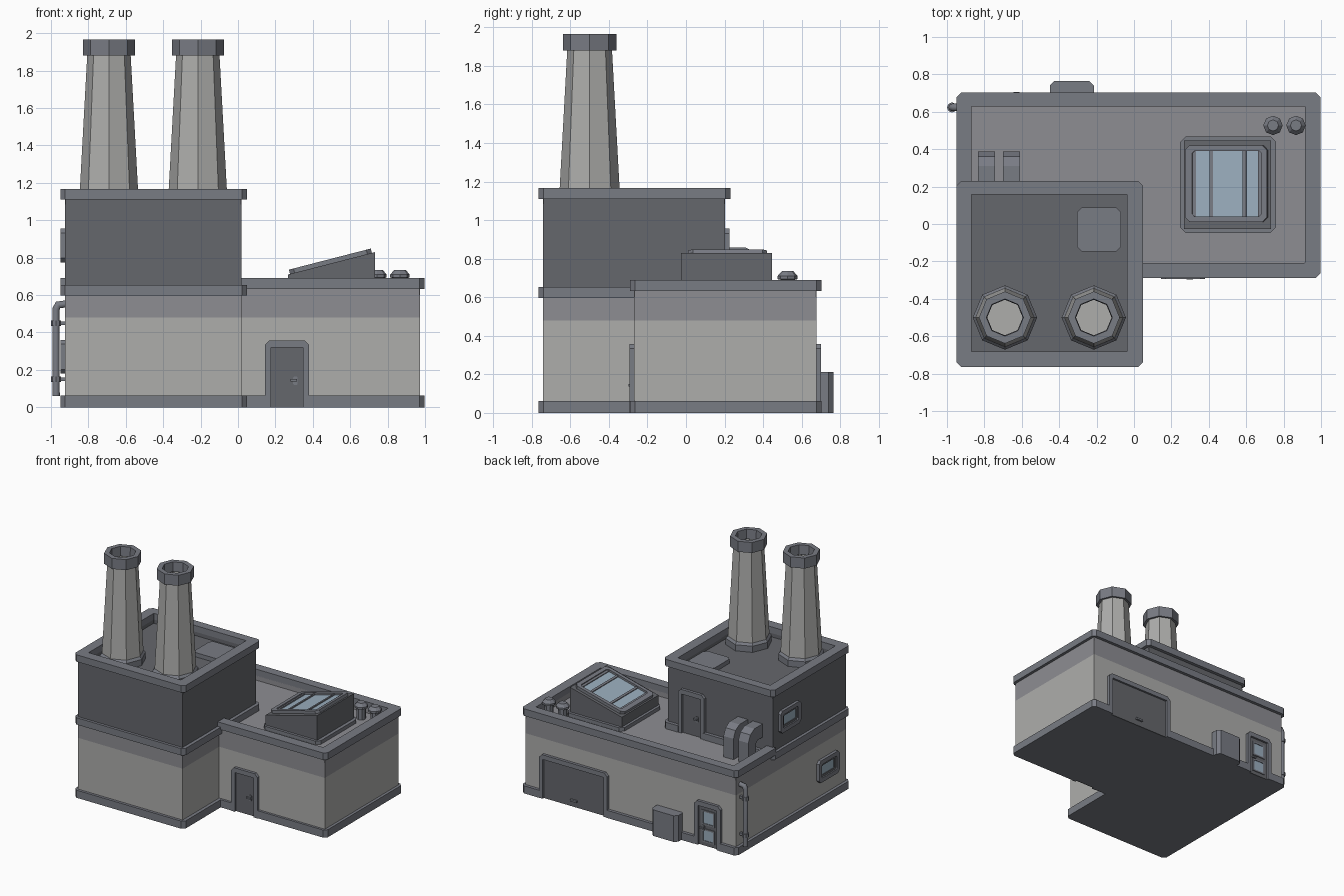
import bpy, bmesh
from math import pi, cos, sin, atan
from mathutils import Matrix, Vector

if "Cube" in bpy.data.objects:
    bpy.data.objects.remove(bpy.data.objects["Cube"])


def material(name, r, g, b):
    m = bpy.data.materials.new(name)
    m.diffuse_color = (r, g, b, 1)
    m.use_nodes = True
    m.node_tree.nodes["Principled BSDF"].inputs["Base Color"].default_value = m.diffuse_color
    return m


WALL = material("wall_grey", .42, .42, .41)
SHADE = material("shaded_wall_grey", .27, .27, .29)
DARK = material("dark_grey", .13, .135, .15)
TRIM = material("trim_grey", .19, .2, .23)
GLASS = material("glass_blue", .33, .43, .52)


def finish(name, bm, mat, M=Matrix()):
    bmesh.ops.recalc_face_normals(bm, faces=bm.faces)
    bm.transform(M)
    me = bpy.data.meshes.new(name)
    bm.to_mesh(me)
    bm.free()
    me.materials.append(mat)
    ob = bpy.data.objects.new(name, me)
    bpy.context.collection.objects.link(ob)
    return ob


def chamfer(pts, c):
    """Cut the convex corners of a counter-clockwise outline."""
    out = []
    for i, p in enumerate(pts):
        p, a, b = Vector(p), Vector(pts[i - 1]), Vector(pts[(i + 1) % len(pts)])
        if (p - a).cross(b - p) > 0:
            out += [p + (a - p).normalized() * c, p + (b - p).normalized() * c]
        else:
            out.append(p)
    return out


def rect(x0, x1, y0, y1, c=0):
    p = [(x0, y0), (x1, y0), (x1, y1), (x0, y1)]
    return chamfer(p, c) if c else p


def prism(name, pts, a, b, mat, M=Matrix(), hole=None):
    """Extrude an outline from a to b, optionally as a ring around a hole."""
    bm = bmesh.new()
    n = len(pts)
    loop = lambda ps, z: [bm.verts.new((p[0], p[1], z)) for p in ps]
    lo, hi = loop(pts, a), loop(pts, b)
    pairs = [(lo, hi)]
    if hole:
        hl, hh = loop(hole, a), loop(hole, b)
        pairs += [(hl, hh), (lo, hl), (hi, hh)]
    else:
        bm.faces.new(lo)
        bm.faces.new(hi)
    for p, q in pairs:
        for i in range(n):
            j = (i + 1) % n
            bm.faces.new((p[i], p[j], q[j], q[i]))
    return finish(name, bm, mat, M)


def lathe(name, profile, x, y, mat, n=8):
    bm = bmesh.new()
    rings = [[bm.verts.new((r * cos(2 * pi * i / n), r * sin(2 * pi * i / n), z))
              for i in range(n)] for r, z in profile]
    for p, q in zip(rings, rings[1:]):
        for i in range(n):
            j = (i + 1) % n
            bm.faces.new((p[i], p[j], q[j], q[i]))
    bm.faces.new(rings[0])
    bm.faces.new(rings[-1])
    return finish(name, bm, mat, Matrix.Translation((x, y, 0)))


def facing(x, y, z, turn=0):
    """Local x along the wall, local y up, local z out of the wall."""
    return Matrix.Translation((x, y, z)) @ Matrix.Rotation(turn, 4, 'Z') @ Matrix.Rotation(pi / 2, 4, 'X')


def cut(ob, cutter):
    m = ob.modifiers.new("cut", 'BOOLEAN')
    m.operation, m.solver, m.object = 'DIFFERENCE', 'EXACT', cutter
    bpy.context.view_layer.objects.active = ob
    bpy.ops.object.modifier_apply(modifier=m.name)
    bpy.data.objects.remove(cutter)


# walls and flat roofs
L_wall = [(-.925, -.742), (.02, -.742), (.02, -.271), (.973, -.271), (.973, .678), (-.925, .678)]
L_trim = [(-.949, -.764), (.047, -.764), (.047, -.29), (.996, -.29), (.996, .703), (-.949, .703)]
prism("lower_walls", L_wall, .03, .48, WALL)
prism("lower_walls_top", L_wall, .48, .6, SHADE)
base = prism("base_trim", chamfer(L_trim, .025), 0, .062, TRIM)
prism("tower_walls", rect(-.925, .02, -.742, .203), .6, 1.085, DARK)

# hall parapet, stopping at the tower
hall_hole = rect(-.87, .915, -.208, .628, .003)
for nm, out, a, b, mt in (("hall_parapet", rect(-.925, .973, -.271, .678, .003), .59, .64, SHADE),
                          ("hall_coping", rect(-.949, .996, -.29, .703, .025), .633, .69, TRIM)):
    ring = prism(nm, out, a, b, mt, hole=hall_hole)
    cut(ring, prism("cutter", rect(-2, .01, -2, .195), 0, 2, TRIM))

# tower band and parapet
tower_out = rect(-.949, .047, -.764, .23, .025)
tower_hole = rect(-.87, -.037, -.682, .158, .003)
band = prism("tower_band", tower_out, .597, .653, TRIM)
prism("tower_parapet", rect(-.925, .02, -.742, .203, .003), 1.08, 1.115, DARK, hole=tower_hole)
prism("tower_coping", tower_out, 1.11, 1.166, TRIM, hole=tower_hole)


# doors: surround, leaf, and a gap in the trim behind them
def door(name, M, half, trim, knob=None):
    h, w, H, c = .32, half - .033, .358, .025
    cut(trim, prism("cutter", rect(-half + .005, half - .005, -.1, H), .001, .2, TRIM, M))
    prism(name + "_surround", [(-half, 0), (-half, H - c), (-half + c, H), (half - c, H), (half, H - c),
                               (half, 0), (w, 0), (w, h), (-w, h), (-w, 0)], -.005, .023, TRIM, M)
    prism(name + "_leaf", rect(-w, w, 0, h), -.005, .007, DARK, M)
    if knob:
        prism(name + "_lock", rect(knob - .012, knob + .012, .12, .165, .005), .005, .014, TRIM, M)
        prism(name + "_handle", rect(knob - .025, knob + .008, .138, .15), .012, .027, TRIM, M)


door("front_door", facing(.262, -.271, 0), .118, base, .045)
door("tower_door", facing(-.203, .203, .598, pi), .118, band, .045)
back_M = facing(-.682, .678, 0, pi)
door("back_door", back_M, .118, base, -.045)
for a, b in ((.03, .14), (.17, .29)):
    prism("back_door_pane_frame", rect(-.06, .06, a, b), .005, .013, TRIM, back_M,
          hole=rect(-.045, .045, a + .013, b - .013))
    prism("back_door_glass", rect(-.045, .045, a + .013, b - .013), .005, .009, GLASS, back_M)
garage_M = facing(.528, .678, 0, pi)
door("garage_door", garage_M, .307, base)
prism("garage_handle", rect(-.03, .03, .045, .06), .005, .022, TRIM, garage_M)

# side windows
for nm, y, z in (("lower_window", -.495, .27), ("upper_window", 0, .865)):
    M = facing(-.925, y, z, -pi / 2)
    prism(nm + "_frame", rect(-.132, .132, -.09, .09, .022), -.005, .023, TRIM, M,
          hole=rect(-.098, .098, -.056, .056, .012))
    prism(nm + "_sash", rect(-.099, .099, -.057, .057, .012), -.005, .012, DARK, M,
          hole=rect(-.078, .078, -.038, .038, .004))
    prism(nm + "_glass", rect(-.08, .08, -.04, .04), -.005, .006, GLASS, M)

# chimneys with hollow capped tops
for x in (-.69, -.215):
    lathe("chimney_foot", [(.172, 1.07), (.172, 1.135), (.155, 1.155)], x, -.5, TRIM)
    lathe("chimney_shaft", [(.159, 1.1), (.116, 1.885)], x, -.5, WALL).data.polygons[-1].select = True
    lathe("chimney_cap", [(.098, 1.886), (.139, 1.88), (.139, 1.966), (.099, 1.966), (.095, 1.888)],
          x, -.5, TRIM)
for ob in [o for o in bpy.data.objects if o.name.startswith("chimney_")]:
    # open the flue: replace the shaft top with a sunk well and open the cap ends
    bm = bmesh.new()
    bm.from_mesh(ob.data)
    if "shaft" in ob.name:
        top = max(bm.faces, key=lambda f: f.calc_center_median().z)
        bmesh.ops.inset_region(bm, faces=[top], thickness=.018)
        bmesh.ops.translate(bm, verts=top.verts, vec=(0, 0, -.3))
        ob.data.materials.append(DARK)
    elif "cap" in ob.name:
        bmesh.ops.delete(bm, geom=[f for f in bm.faces if len(f.verts) == 8], context='FACES_ONLY')
    bm.to_mesh(ob.data)
    bm.free()

# tower roof hatch
prism("roof_hatch", rect(-.305, -.07, -.147, .088, .025), 1.08, 1.12, TRIM)

# sloping skylight
prism("skylight_curb", rect(.246, .76, -.047, .468, .03), .59, .63, TRIM)
prism("skylight_body", [(.267, .6), (.733, .6), (.733, .83), (.267, .71)], -.236, .236, DARK,
      facing(0, .21, 0))
lid = Matrix.Translation((.497, .216, .769)) @ Matrix.Rotation(-atan(.2575), 4, 'Y')
prism("skylight_frame", rect(-.226, .226, -.205, .205, .025), -.003, .024, TRIM, lid,
      hole=rect(-.186, .195, -.175, .175, .012))
prism("skylight_glass", rect(-.187, .196, -.176, .176), -.003, .008, GLASS, lid)
for x in (-.177, -.083, .1, .185):
    prism("skylight_bar", rect(x - .009, x + .009, -.176, .176), 0, .016, TRIM, lid)

# roof vents
for x in (.743, .866):
    lathe("roof_vent", [(.034, .59), (.034, .69), (.052, .694), (.052, .71), (.03, .735)], x, .527, TRIM)

# twin elbow ducts on the tower's back wall
elbow = [(.388, .59), (.388, .77), (.362, .828), (.31, .858), (.19, .858), (.19, .75), (.27, .75),
         (.29, .73), (.29, .59)]
for x in (-.789, -.655):
    prism("elbow_duct", elbow, -.045, .045, TRIM, facing(x, 0, 0, pi / 2))

# utility cabinet on the back wall
prism("utility_cabinet", chamfer([(-.45, .66), (-.214, .66), (-.214, .765), (-.45, .765)], .025),
      0, .213, TRIM)

# drainpipe with collars
cu = bpy.data.curves.new("drainpipe", 'CURVE')
cu.dimensions, cu.bevel_depth, cu.bevel_resolution, cu.use_fill_caps = '3D', .02, 2, True
sp = cu.splines.new('POLY')
path = [(-.973, .06), (-.973, .525), (-.962, .548), (-.91, .553)]
sp.points.add(len(path) - 1)
for p, (x, z) in zip(sp.points, path):
    p.co = (x, .623, z, 1)
cu.materials.append(TRIM)
pipe = bpy.data.objects.new("drainpipe", cu)
bpy.context.collection.objects.link(pipe)
bpy.ops.object.select_all(action='DESELECT')
pipe.select_set(True)
bpy.context.view_layer.objects.active = pipe
bpy.ops.object.convert(target='MESH')
for z in (.15, .45):
    lathe("pipe_collar", [(.027, z - .015), (.027, z + .015)], -.973, .623, TRIM)
    prism("pipe_bracket", rect(-.96, -.92, .613, .633), z - .01, z + .01, TRIM)
